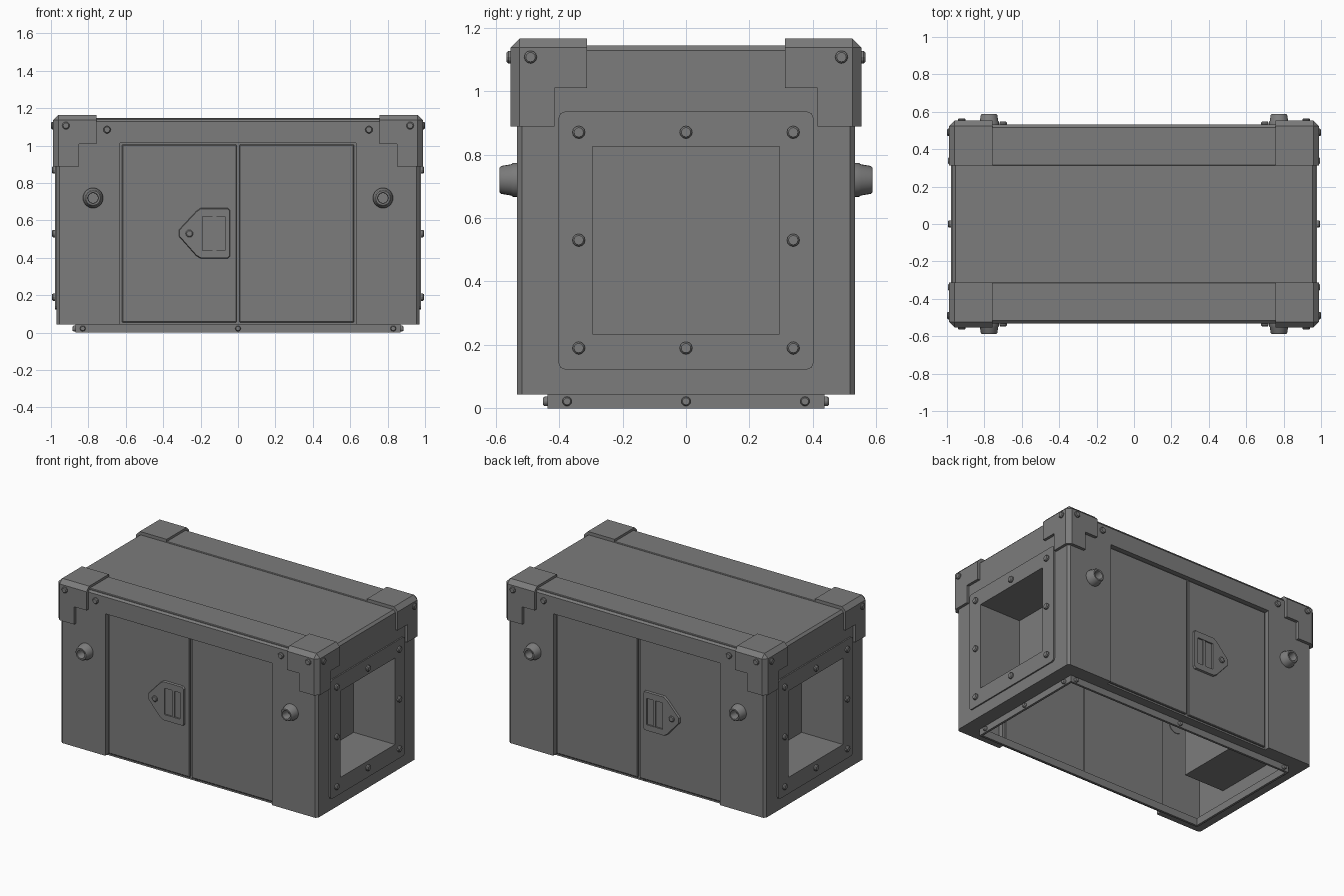
import bpy, bmesh, math
from mathutils import Vector

old = bpy.data.objects.get("Cube")
if old:
    bpy.data.objects.remove(old, do_unlink=True)

grey = bpy.data.materials.new("dark_grey_metal")
grey.use_nodes = True
GREY = (0.2, 0.2, 0.2, 1)
grey.diffuse_color = GREY
grey.node_tree.nodes["Principled BSDF"].inputs["Base Color"].default_value = GREY


def finish(bm, name, smooth=False):
    """Turn a bmesh into a named object with the shared material."""
    bmesh.ops.recalc_face_normals(bm, faces=bm.faces)
    mesh = bpy.data.meshes.new(name)
    bm.to_mesh(mesh)
    bm.free()
    mesh.materials.append(grey)
    ob = bpy.data.objects.new(name, mesh)
    bpy.context.collection.objects.link(ob)
    if smooth:
        select(ob)
        bpy.ops.object.shade_smooth_by_angle(angle=math.radians(35))
    return ob


def select(ob):
    bpy.ops.object.select_all(action='DESELECT')
    ob.select_set(True)
    bpy.context.view_layer.objects.active = ob


def box(name, x, y, z, bevel=0, rule=None, segments=1):
    """Box from (min, max) ranges; rule(midpoint, direction) picks bevelled edges."""
    bm = bmesh.new()
    bmesh.ops.create_cube(bm, size=1)
    for v in bm.verts:
        v.co = Vector([r[0] if c < 0 else r[1] for c, r in zip(v.co, (x, y, z))])
    if bevel:
        edges = []
        for e in bm.edges:
            a, b = (v.co for v in e.verts)
            if rule is None or rule((a + b) / 2, (b - a).normalized()):
                edges.append(e)
        bmesh.ops.bevel(bm, geom=edges, offset=bevel, segments=segments,
                        profile=0.5, affect='EDGES')
    return finish(bm, name)


def cut(target, *cutters):
    for c in cutters:
        mod = target.modifiers.new("cut", 'BOOLEAN')
        mod.operation, mod.solver, mod.object = 'DIFFERENCE', 'EXACT', c
        select(target)
        bpy.ops.object.modifier_apply(modifier=mod.name)
        bpy.data.objects.remove(c, do_unlink=True)


def span(r):
    return (-r, r)


def outward(direction, r):
    """Range along one axis on the chosen side of the origin."""
    return tuple(sorted((direction * r[0], direction * r[1])))


def lathe(name, profile, place, normal, sides=12, smooth=False):
    """Spin (radius, height) points about the outward normal."""
    bm = bmesh.new()
    rot = Vector((0, 0, 1)).rotation_difference(Vector(normal)).to_matrix()
    rings = []
    for r, h in profile:
        ring = []
        for i in range(sides):
            t = math.tau * i / sides
            p = Vector((r * math.cos(t), r * math.sin(t), h))
            ring.append(bm.verts.new(rot @ p + Vector(place)))
        rings.append(ring)
    for a, b in zip(rings, rings[1:]):
        for i in range(sides):
            j = (i + 1) % sides
            bm.faces.new((a[i], a[j], b[j], b[i]))
    bm.faces.new(rings[0])
    bm.faces.new(rings[-1])
    return finish(bm, name, smooth)


def bolt(name, place, normal, r=0.02, h=0.015):
    lathe(name, [(r, -0.006), (r, h * 0.6), (r * 0.75, h), (r * 0.6, h)], place, normal)


# Thin-walled case with chamfered uprights and top edges
case = box("case_body", span(0.97), span(0.532), (0.044, 1.143), 0.015,
           lambda m, d: abs(d.z) > 0.9 or m.z > 1.1)
cut(case,
    box("cavity", span(0.962), span(0.49), (0.052, 1.135)),
    box("upper_cavity", span(0.962), span(0.524), (1.021, 1.135)),
    box("floor_opening", span(0.86), span(0.425), (0, 0.1)),
    box("window_hole", span(1.1), span(0.295), (0.235, 0.825)))
for s in (-1, 1):
    cut(case,
        box("left_pillar_cavity", outward(s, (0.638, 0.962)), span(0.524), (0.052, 1.135)),
        box("door_recess", span(0.63), outward(s, (0.498, 0.6)), (0, 1.013)))

# Bottom frame
base = box("base_frame", span(0.87), span(0.436), (0, 0.05))
cut(base, box("base_opening", span(0.855), span(0.421), (-0.1, 0.1)))

# Lid rails, paired doors and latches, front and back
for s, side in ((-1, "front"), (1, "back")):
    box(f"{side}_lid_rail", span(0.8), outward(s, (0.312, 0.52)), (1.138, 1.149), 0.004,
        lambda m, d: m.z > 1.14 and abs(d.x) > 0.9)
    for d, hand in ((-1, "right"), (1, "left")):
        box(f"{side}_{hand}_door", outward(d, (0.007, 0.62)),
            outward(s, (0.484, 0.511)), (0.055, 1.005), 0.004)
    # pointed latch plate with a slotted pocket
    outline = [(-0.052, 0.395), (-0.2, 0.395), (-0.225, 0.41), (-0.318, 0.515),
               (-0.318, 0.55), (-0.225, 0.65), (-0.2, 0.668), (-0.052, 0.668),
               (-0.04, 0.655), (-0.04, 0.408)]
    bm = bmesh.new()
    face = bm.faces.new([bm.verts.new((x, s * 0.505, z)) for x, z in outline])
    top = bmesh.ops.extrude_face_region(bm, geom=[face])["geom"]
    moved = [v for v in top if isinstance(v, bmesh.types.BMVert)]
    bmesh.ops.translate(bm, verts=moved, vec=(0, s * 0.019, 0))
    middle = Vector((-0.16, 0, 0.53))
    for v in moved:
        v.co.x += (middle.x - v.co.x) * 0.04
        v.co.z += (middle.z - v.co.z) * 0.04
    latch = finish(bm, f"{side}_latch_plate")
    cut(latch, box("latch_pocket", (-0.19, -0.07), outward(s, (0.514, 0.6)), (0.44, 0.62)))
    box(f"{side}_latch_bar", (-0.135, -0.115), outward(s, (0.505, 0.521)), (0.44, 0.62))
    bolt(f"{side}_latch_bolt", (-0.26, s * 0.522, 0.53), (0, s, 0), 0.02, 0.01)
    for x in (-0.83, 0, 0.83):
        bolt(f"{side}_base_bolt", (x, s * 0.436, 0.022), (0, s, 0), 0.015)

# Bolted window plates and recessed niches at both ends
for s, side in ((-1, "right"), (1, "left")):
    plate = box(f"{side}_window_plate", outward(s, (0.963, 0.979)), span(0.402),
                (0.123, 0.935), 0.02, lambda m, d: abs(d.x) > 0.9, 2)
    cut(plate, box("plate_hole", outward(s, (0.9, 1.1)), span(0.295), (0.235, 0.825)))
    niche = box(f"{side}_niche", outward(s, (0.66, 0.966)), span(0.3), (0.23, 0.83))
    cut(niche, box("niche_hollow", outward(s, (0.667, 1.1)), span(0.295), (0.235, 0.825)))
    for y in (-0.338, 0, 0.338):
        for z in (0.19, 0.53, 0.87):
            if y or z != 0.53:
                bolt(f"{side}_plate_bolt", (s * 0.979, y, z), (s, 0, 0))
    for y in (-0.375, 0, 0.375):
        bolt(f"{side}_base_bolt", (s * 0.87, y, 0.022), (s, 0, 0), 0.015)

# Corner brackets, their bolts and the hollow side knobs
knob = [(0.054, -0.012), (0.054, 0.012), (0.049, 0.02), (0.044, 0.05), (0.039, 0.056),
        (0.029, 0.056), (0.026, 0.05), (0.026, 0.0)]
for sx, hand in ((-1, "right"), (1, "left")):
    for sy, side in ((-1, "front"), (1, "back")):
        tag = f"{side}_{hand}"

        def upright(m, d):
            return abs(d.z) > 0.9 and m.x * sx > 0.9 and m.y * sy > 0.5

        def cap_edges(m, d):
            return upright(m, d) or (m.z > 1.1 and (m.x * sx > 0.95 or m.y * sy > 0.52))

        cap = box(f"{tag}_bracket_cap", outward(sx, (0.757, 0.988)),
                  outward(sy, (0.312, 0.553)), (1.01, 1.165), 0.028, cap_edges)
        leg = box(f"{tag}_bracket_leg", outward(sx, (0.85, 0.988)),
                  outward(sy, (0.415, 0.553)), (0.889, 1.01), 0.028, upright)
        for part in (cap, leg):
            cut(part, box("bracket_hollow", span(0.963), span(0.525), (0.5, 1.137)))
        bolt(f"{tag}_bracket_end_bolt", (sx * 0.987, sy * 0.49, 1.107), (sx, 0, 0), h=0.013)
        bolt(f"{tag}_bracket_face_bolt", (sx * 0.92, sy * 0.552, 1.107), (0, sy, 0), h=0.013)
        bolt(f"{tag}_lid_bolt", (sx * 0.70, sy * 0.532, 1.085), (0, sy, 0))
        lathe(f"{tag}_knob", knob, (sx * 0.775, sy * 0.532, 0.72), (0, sy, 0), 24, True)
